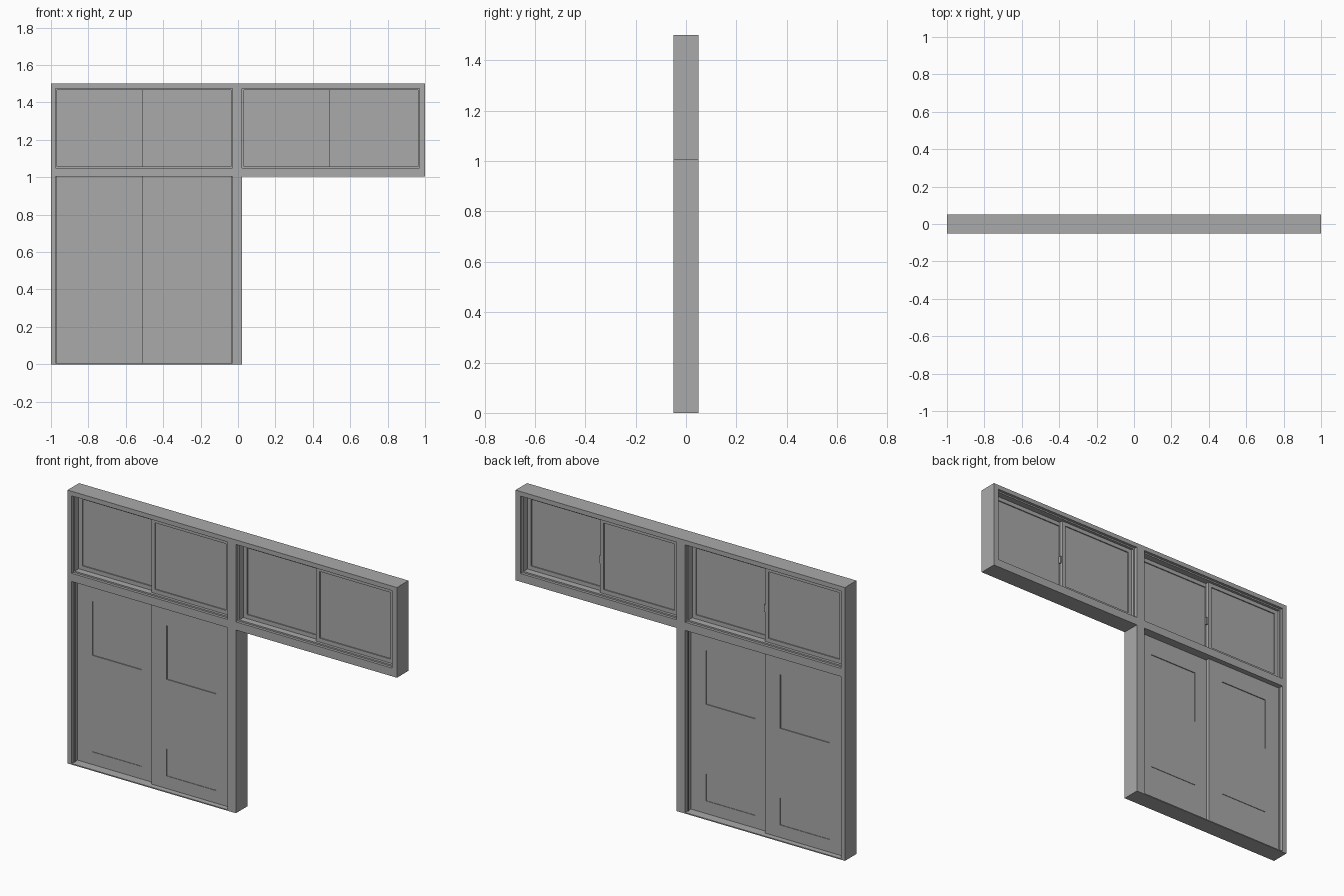
import bpy, bmesh
from mathutils import Vector

if "Cube" in bpy.data.objects:
    bpy.data.objects.remove(bpy.data.objects["Cube"])

grey = bpy.data.materials.new("plain_grey")
grey.use_nodes = True
grey.diffuse_color = (0.4, 0.4, 0.4, 1)
grey.node_tree.nodes["Principled BSDF"].inputs["Base Color"].default_value = (0.4, 0.4, 0.4, 1)


def add_box(bm, x, y, z):
    """Box between the limits given for each axis."""
    size = Vector((x[1] - x[0], y[1] - y[0], z[1] - z[0]))
    mid = Vector((x[0] + x[1], y[0] + y[1], z[0] + z[1])) / 2
    verts = bmesh.ops.create_cube(bm, size=1)["verts"]
    for v in verts:
        v.co = mid + Vector(a * b for a, b in zip(v.co, size))


def make(name, boxes):
    bm = bmesh.new()
    for box in boxes:
        add_box(bm, *box)
    mesh = bpy.data.meshes.new(name)
    bm.to_mesh(mesh)
    bm.free()
    obj = bpy.data.objects.new(name, mesh)
    bpy.context.collection.objects.link(obj)
    mesh.materials.append(grey)
    return obj


def ring(x, y, z, w):
    """Four bars of width w around the inside of a rectangle."""
    return [((x[0], x[0] + w), y, z), ((x[1] - w, x[1]), y, z),
            ((x[0] + w, x[1] - w), y, (z[0], z[0] + w)),
            ((x[0] + w, x[1] - w), y, (z[1] - w, z[1]))]


DEPTH = (-0.05, 0.05)
LEFT, RIGHT = (-0.975, -0.03), (0.025, 0.97)
BACK_LEAF, FRONT_LEAF = (0.0, 0.02), (-0.02, 0.0)
HEAD = (1.005, 1.05)

# Surrounding frame
make("frame_posts", [((-1, -0.975), DEPTH, (0, 1.5)),
                     ((-0.03, 0.022), DEPTH, (0, 1.5)),
                     ((0.97, 1), DEPTH, (HEAD[0], 1.5))])
make("frame_rails", [(span, DEPTH, z) for span in (LEFT, (0.022, 0.97))
                     for z in (HEAD, (1.475, 1.5))])
make("door_sill", [(LEFT, DEPTH, (0, 0.006))])


# Sliding doors: a window recess and a shallow lower panel on both faces
def door(name, x, y):
    mid = (x[0] + x[1]) / 2
    inner = (mid - 0.149, mid + 0.149)
    core = lambda inset: (y[0] + inset, y[1] - inset)
    boxes = [((x[0], inner[0]), y, (0.006, HEAD[0])), ((inner[1], x[1]), y, (0.006, HEAD[0]))]
    boxes += [(inner, y, z) for z in ((0.006, 0.075), (0.222, 0.605), (0.9, HEAD[0]))]
    boxes += [(inner, core(0.005), (0.605, 0.9)), (inner, core(0.003), (0.075, 0.222))]
    make(name, boxes)


door("right_door", (-0.975, -0.495), BACK_LEAF)
door("left_door", (-0.51, -0.03), FRONT_LEAF)
make("door_tracks", [((LEFT[0], LEFT[0] + 0.004), y, (0.006, HEAD[0]))
                     for y in ((-0.03, -0.022), (0.022, 0.03))]
     + [((LEFT[1] - 0.004, LEFT[1]), y, (0.006, HEAD[0]))
        for y in ((-0.03, -0.022), (0.022, 0.03))])

# Sliding windows above: liner, two sashes, panes and a small latch
for side, span in (("right", LEFT), ("left", RIGHT)):
    opening = (HEAD[1], 1.475)
    make(side + "_window_liner", ring(span, (-0.035, 0.035), opening, 0.008))
    x0, x1 = span[0] + 0.008, span[1] - 0.008
    z = (opening[0] + 0.008, opening[1] - 0.008)
    mid = (x0 + x1) / 2
    for part, x, y in (("back", (x0, mid + 0.01), BACK_LEAF),
                       ("front", (mid - 0.01, x1), FRONT_LEAF)):
        make(side + "_" + part + "_sash", ring(x, y, z, 0.022))
        make(side + "_" + part + "_pane", [((x[0] + 0.022, x[1] - 0.022), (y[0] + 0.006, y[1] - 0.006),
                                            (z[0] + 0.022, z[1] - 0.022))])
    make(side + "_window_latch", [((mid + 0.01, mid + 0.018), (0.0, 0.015), (1.215, 1.255))])
